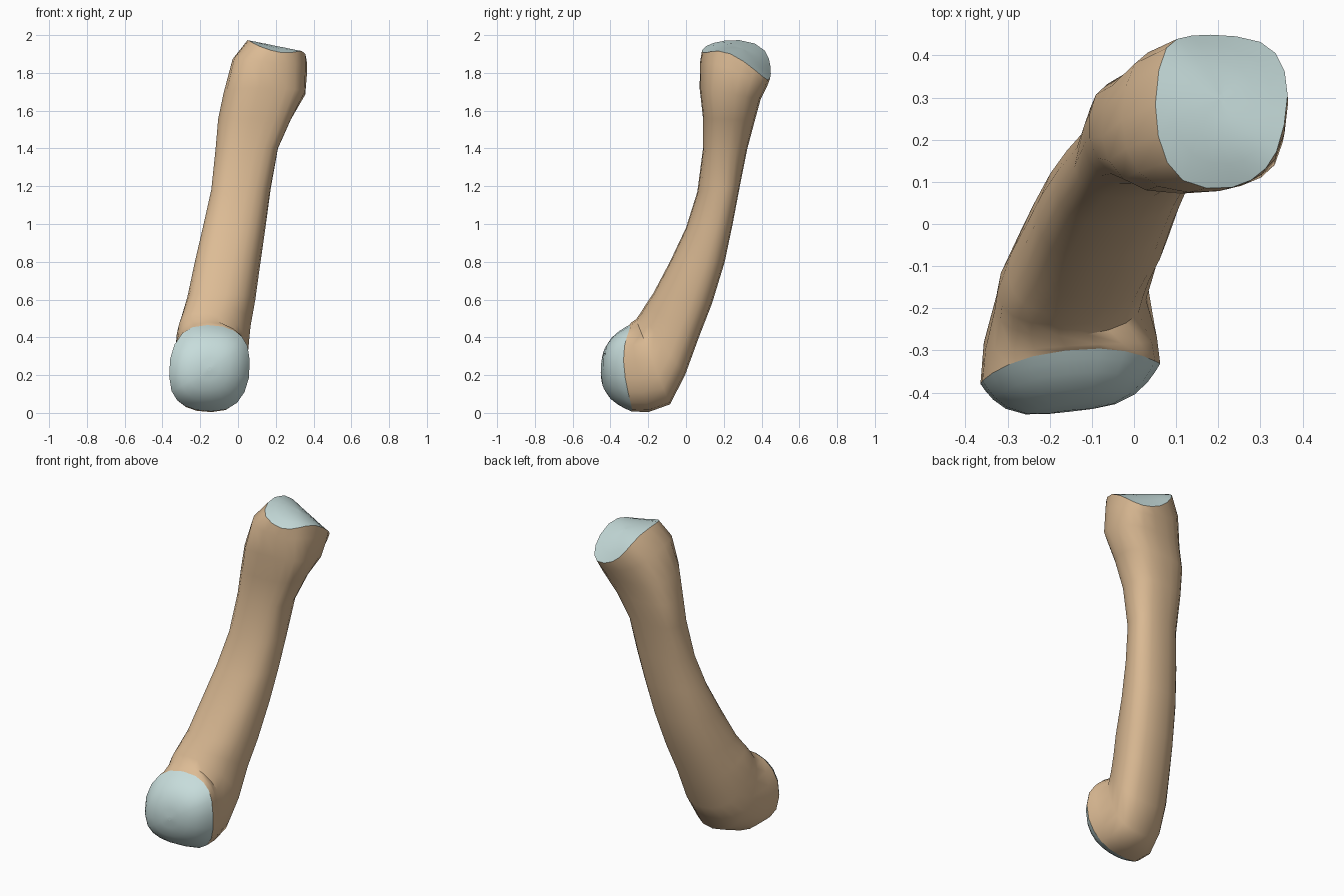
import bpy, bmesh, math

if "Cube" in bpy.data.objects:
    bpy.data.objects.remove(bpy.data.objects["Cube"])

SIDES = 20

# Each ring: x left, x right, front y, front z, back y, back z, [skew, tilt, bow]
RINGS = [
    (.05, .365, .085, 1.92, .445, 1.77, .035, -.05, .09),
    (-.03, .367, .075, 1.86, .43, 1.73, .04, -.03, .05),
    (-.08, .36, .072, 1.72, .395, 1.66, .03),
    (-.11, .285, .09, 1.56, .365, 1.55, .02),
    (-.122, .215, .09, 1.4, .325, 1.4, .02),
    (-.138, .17, .06, 1.17, .285, 1.2, .03),
    (-.18, .142, .0, .98, .247, 1.0, .035),
    (-.222, .113, -.085, .8, .205, .8, .04),
    (-.262, .085, -.175, .63, .138, .58, .04),
    (-.292, .06, -.215, .57, .068, .4, .04),
    (-.318, .046, -.24, .53, -.005, .2, .04),
    (-.328, .03, -.265, .495, -.085, .045, .03),
    (-.358, .056, -.29, .478, -.2, .004, 0.01, .015, -.03),
    (-.366, .064, -.3, .465, -.29, .008, .01, .025, -.06),
]


def ring_points(r, k=1.0, bulge=0.0):
    """Rounded cross-section, scaled by k and pushed along its normal."""
    xl, xr, yf, zf, yb, zb, skew, tilt, bow = tuple(r) + (0,) * (9 - len(r))
    shear = -.25 if zf > 1.3 else (-.18 if zf < .49 else -.05)
    dy, dz = yb - yf, zb - zf
    length = math.hypot(dy, dz)
    pts = []
    for i in range(SIDES):
        a = 2 * math.pi * i / SIDES
        s, t = [k * math.copysign(abs(v) ** .84, v) for v in (math.cos(a), math.sin(a))]
        push = tilt * s + bow * (1 - t * t) + bulge * (1 - k ** 4)
        t += shear * s * (1 - t * t)
        pts.append(((xl + xr) / 2 + s * (xr - xl) / 2 + skew * t,
                    (yf + yb) / 2 + t * dy / 2 - push * dz / length,
                    (zf + zb) / 2 + t * dz / 2 + push * dy / length))
    return pts


def loft(name, rings, mat, cap=False):
    """Skin the rings; optionally close the last one."""
    bm = bmesh.new()
    loops = [[bm.verts.new(p) for p in ring] for ring in rings]
    for a, b in zip(loops, loops[1:]):
        for i in range(SIDES):
            j = (i + 1) % SIDES
            bm.faces.new((a[i], b[i], b[j], a[j]))
    if cap:
        bm.faces.new(loops[-1])
    me = bpy.data.meshes.new(name)
    bm.to_mesh(me)
    bm.free()
    ob = bpy.data.objects.new(name, me)
    bpy.context.collection.objects.link(ob)
    me.materials.append(mat)
    bpy.ops.object.select_all(action='DESELECT')
    ob.select_set(True)
    bpy.context.view_layer.objects.active = ob
    bpy.ops.object.shade_smooth_by_angle(angle=math.radians(50))


def material(name, color):
    m = bpy.data.materials.new(name)
    m.diffuse_color = (*color, 1)
    m.use_nodes = True
    m.node_tree.nodes["Principled BSDF"].inputs["Base Color"].default_value = m.diffuse_color
    return m


bone_mat = material("bone", (.72, .50, .30))
cap_mat = material("cartilage", (.57, .72, .71))

# Shaft with flared base and curved neck
loft("bone_shaft", [ring_points(r) for r in RINGS], bone_mat)

# Sloping joint surface on top (rings mirrored in order so faces point up)
top = [ring_points(RINGS[0], k)[::-1] for k in (1, .75, .5, .25, .04)]
loft("top_cartilage", top, cap_mat, cap=True)

# Blunt domed joint surface on the head
dome = [ring_points(RINGS[-1], k, -.09) for k in (1, .95, .86, .72, .5, .25, .04)]
loft("head_cartilage", dome, cap_mat, cap=True)
